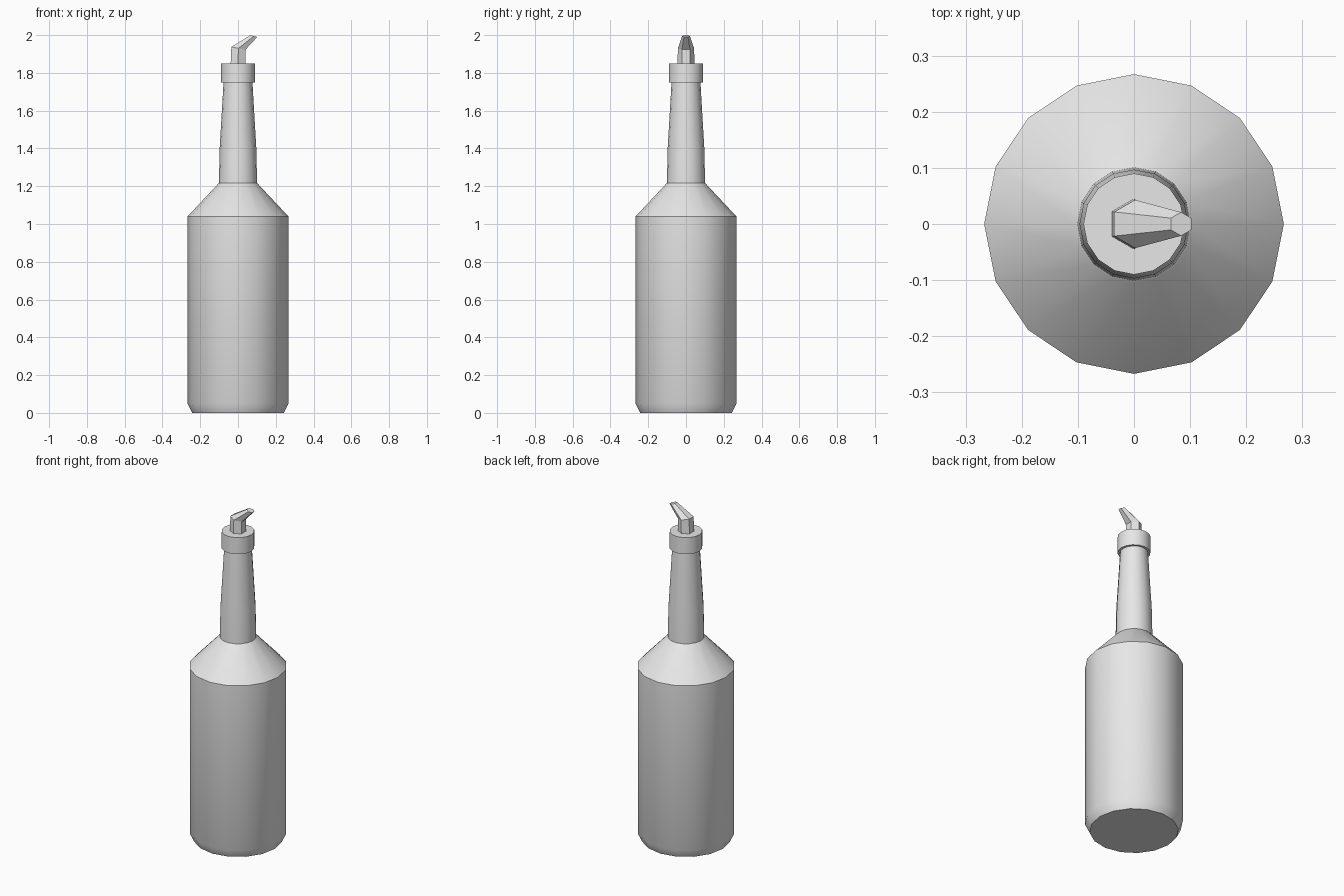
import bpy, bmesh, math
from mathutils import Vector

cube = bpy.data.objects.get("Cube")
if cube:
    bpy.data.objects.remove(cube, do_unlink=True)

grey = bpy.data.materials.new("light grey")
grey.use_nodes = True
grey.diffuse_color = (0.8, 0.8, 0.8, 1)
grey.node_tree.nodes["Principled BSDF"].inputs["Base Color"].default_value = (0.8, 0.8, 0.8, 1)


def ring(radius, center, sides, turn=0.0, stretch=1.0, lean=0.0):
    """Points of a polygon; lean tilts it along x, stretch scales x."""
    points = []
    for i in range(sides):
        a = turn + math.tau * i / sides
        x = radius * math.cos(a) * stretch
        points.append(Vector(center) + Vector((x, radius * math.sin(a), x * lean)))
    return points


def loft(name, rings, smooth):
    """Skin a stack of rings and cap both ends."""
    bm = bmesh.new()
    loops = [[bm.verts.new(p) for p in r] for r in rings]
    n = len(loops[0])
    for low, high in zip(loops, loops[1:]):
        for i in range(n):
            j = (i + 1) % n
            bm.faces.new((low[i], low[j], high[j], high[i]))
    bm.faces.new(loops[0][::-1])
    bm.faces.new(loops[-1])
    bmesh.ops.recalc_face_normals(bm, faces=bm.faces)
    mesh = bpy.data.meshes.new(name)
    bm.to_mesh(mesh)
    bm.free()
    mesh.materials.append(grey)
    obj = bpy.data.objects.new(name, mesh)
    bpy.context.collection.objects.link(obj)
    if smooth:
        bpy.ops.object.select_all(action='DESELECT')
        obj.select_set(True)
        bpy.context.view_layer.objects.active = obj
        bpy.ops.object.shade_smooth_by_angle(angle=math.radians(30))
    return obj


def lathe(name, profile):
    return loft(name, [ring(r, (0, 0, z), 16) for r, z in profile], True)


# Bottle: bevelled base, straight body, shoulder, small ledge and tapered neck
lathe("bottle", [(0.243, 0), (0.267, 0.05), (0.267, 1.04), (0.105, 1.213),
                 (0.101, 1.216), (0.097, 1.4), (0.076, 1.76)])

# Collar around the mouth
lathe("collar", [(0.09, 1.75), (0.09, 1.85)])

# Hexagonal pourer: upright stem, bend, narrow leaning tip
turn = math.pi / 6
loft("pourer_spout", [
    ring(0.045, (0, 0, 1.845), 6, turn),
    ring(0.043, (0.002, 0, 1.93), 6, turn, lean=-0.2),
    ring(0.021, (0.084, 0, 1.995), 6, turn, lean=-0.27),
], False)
